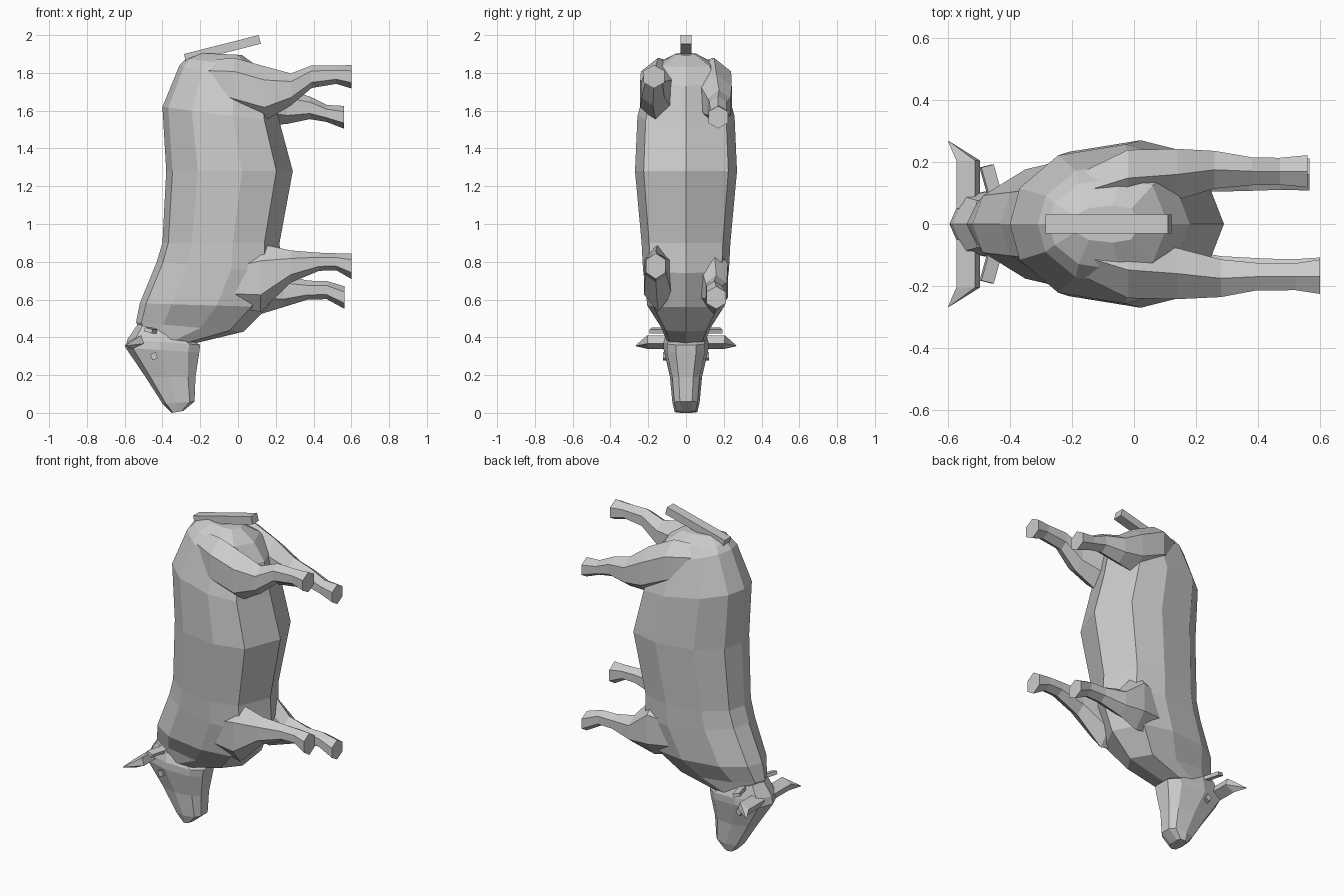
import bpy, bmesh, math
from mathutils import Vector


def loft(name, rings):
    """Skin equal-length rings of points and cap both ends."""
    bm = bmesh.new()
    loops = [[bm.verts.new(p) for p in ring] for ring in rings]
    for a, b in zip(loops, loops[1:]):
        for i in range(len(a)):
            j = (i + 1) % len(a)
            bm.faces.new((a[i], a[j], b[j], b[i]))
    bm.faces.new(loops[0])
    bm.faces.new(loops[-1])
    bmesh.ops.recalc_face_normals(bm, faces=bm.faces)
    mesh = bpy.data.meshes.new(name)
    bm.to_mesh(mesh)
    bm.free()
    obj = bpy.data.objects.new(name, mesh)
    bpy.context.collection.objects.link(obj)
    return obj


def section(station, profile):
    """Mirrored slanted ring from a back point, a front point and a half width."""
    xb, zb, xf, zf, w = station
    half = [(xb + (xf - xb) * t, w * k, zb + (zf - zb) * t) for t, k in profile]
    return half + [(x, -y, z) for x, y, z in reversed(half) if y > 1e-6]


def limb(name, side, stations):
    """Six-sided leg along x from (x, z, y, radius z, radius y) stations."""
    rings = []
    for x, z, y, rz, ry in stations:
        rings.append([(x, side * y + ry * math.cos(a), z + rz * math.sin(a))
                      for a in (math.pi / 6 + k * math.pi / 3 for k in range(6))])
    return loft(name, rings)


def bar(name, a, b, u, v, end=1.0):
    """Four-sided bar from a to b with half-extents u, v, tapering to end."""
    u, v = Vector(u), Vector(v)
    return loft(name, [[Vector(p) + s * (u * i + v * j)
                        for i, j in ((-1, -1), (1, -1), (1, 1), (-1, 1))]
                       for p, s in ((a, 1), (b, end))])


# Torso and neck, from rump down to the head
body_profile = [(0, 0), (.05, .45), (.25, .86), (.6, 1), (.87, .83), (1, 0)]
body = [
    (-.20, 1.905, .02, 1.895, .06),
    (-.275, 1.875, .11, 1.83, .15),
    (-.31, 1.84, .18, 1.73, .20),
    (-.40, 1.62, .22, 1.54, .257),
    (-.38, 1.28, .29, 1.28, .27),
    (-.40, .90, .22, .90, .235),
    (-.43, .80, .23, .74, .228),
    (-.52, .58, .16, .56, .205),
    (-.54, .48, .03, .43, .13),
    (-.50, .41, -.22, .37, .105),
]
loft("body", [section(s, body_profile) for s in body])

# Head tapering to the muzzle
head_profile = [(0, 0), (.1, .75), (.45, 1), (.85, .85), (1, 0.45)]
head = [
    (-.53, .47, -.28, .40, .10),
    (-.585, .39, -.20, .36, .118),
    (-.595, .345, -.205, .32, .118),
    (-.49, .19, -.225, .19, .085),
    (-.40, .05, -.23, .06, .072),
    (-.35, 0, -.29, .01, .06),
]
loft("head", [section(s, head_profile) for s in head])

# Legs, each in its own walking pose, thighs sunk into the body
limb("rear_leg_right", -1, [
    (-.24, 1.77, .08, .09, .06), (-.02, 1.735, .148, .145, .105),
    (.14, 1.69, .16, .145, .095),
    (.28, 1.712, .175, .085, .07), (.39, 1.78, .17, .06, .052),
    (.52, 1.79, .17, .048, .05), (.60, 1.78, .17, .062, .064)])
limb("rear_leg_left", 1, [
    (-.24, 1.77, .08, .09, .06), (-.02, 1.735, .148, .145, .105),
    (.14, 1.66, .16, .14, .095),
    (.26, 1.62, .175, .09, .07), (.38, 1.615, .17, .06, .052),
    (.47, 1.585, .17, .045, .05), (.56, 1.565, .17, .06, .06)])
limb("front_leg_right", -1, [
    (-.15, .69, .12, .11, .065), (.12, .715, .148, .18, .085),
    (.28, .775, .16, .085, .065), (.43, .80, .155, .048, .05),
    (.52, .80, .155, .045, .048), (.60, .777, .16, .068, .06)])
limb("front_leg_left", 1, [
    (-.15, .69, .12, .11, .065), (.11, .70, .148, .18, .085),
    (.24, .645, .16, .085, .065), (.37, .65, .15, .05, .05),
    (.47, .65, .15, .048, .046), (.565, .61, .16, .06, .06)])

# Tail
bar("tail", (-.28, 0, 1.877), (.115, 0, 1.977), (-.006, 0, .023), (0, .03, 0))

# Horns, ears and eyes on both sides
for side, label in ((-1, "right"), (1, "left")):
    bar("horn_base_" + label, (-.535, side * .05, .375), (-.535, side * .205, .375),
        (.03, 0, .014), (.008, 0, -.022))
    bar("horn_tip_" + label, (-.535, side * .205, .375), (-.598, side * .267, .355),
        (.03, 0, .014), (.008, 0, -.022), .05)
    bar("ear_" + label, (-.445, side * .08, .437), (-.475, side * .187, .437),
        (.02, side * .005, -.006), (.003, 0, .01))
    bar("eye_" + label, (-.445, side * .08, .30), (-.445, side * .122, .30),
        (.014, 0, .006), (-.006, 0, .016))
